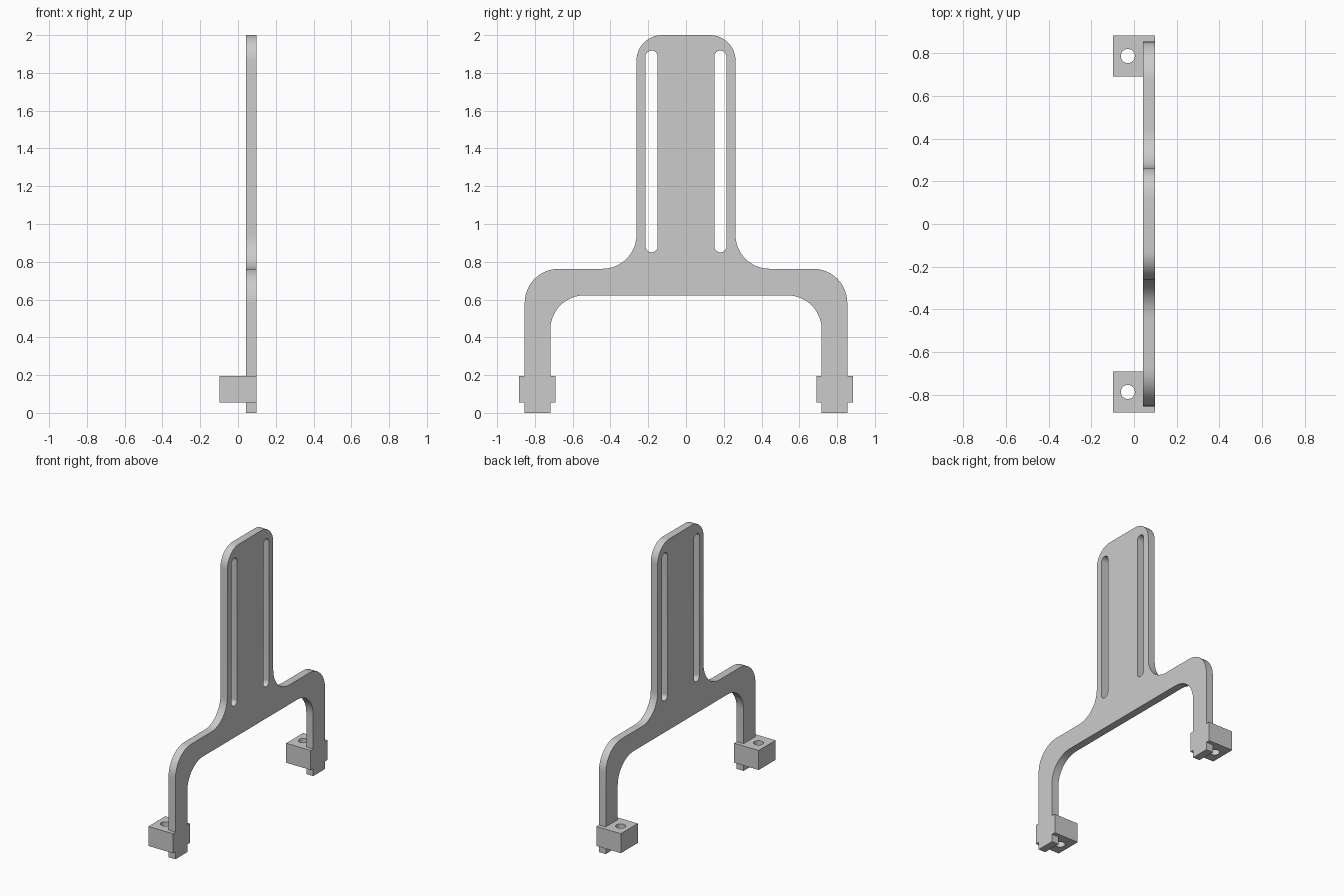
import bpy
import math
from mathutils import Matrix, Vector

cube = bpy.data.objects.get("Cube")
if cube:
    bpy.data.objects.remove(cube, do_unlink=True)

# Single grey finish
grey = bpy.data.materials.new("light_grey")
grey.use_nodes = True
colour = (0.6, 0.6, 0.6, 1)
grey.diffuse_color = colour
grey.node_tree.nodes["Principled BSDF"].inputs["Base Color"].default_value = colour

BACK, FRONT = 0.043, 0.098       # plate faces along x
BLOCK_BOTTOM, BLOCK_TOP = 0.055, 0.196
LEG_IN, LEG_OUT = 0.718, 0.854


def rounded(corners, steps=12):
    """Outline from (u, v, radius) corners, each right angle filleted."""
    out = []
    for i, (u, v, r) in enumerate(corners):
        p = Vector((u, v))
        if not r:
            out.append(p)
            continue
        a = (Vector(corners[i - 1][:2]) - p).normalized()
        b = (Vector(corners[(i + 1) % len(corners)][:2]) - p).normalized()
        centre = p + (a + b) * r
        for k in range(steps + 1):
            t = math.pi / 2 * k / steps
            out.append(centre - b * r * math.cos(t) - a * r * math.sin(t))
    return out


def rectangle(u0, u1, v0, v1, r=0):
    return rounded([(u0, v0, r), (u1, v0, r), (u1, v1, r), (u0, v1, r)])


def extrude(name, outlines, low, high, matrix=Matrix()):
    """Solid from a filled outline with holes, between two depths."""
    curve = bpy.data.curves.new(name + "_outline", "CURVE")
    curve.dimensions = "2D"
    curve.fill_mode = "BOTH"
    curve.extrude = (high - low) / 2
    for points in outlines:
        spline = curve.splines.new("POLY")
        spline.points.add(len(points) - 1)
        for sp, p in zip(spline.points, points):
            sp.co = (p.x, p.y, 0, 1)
        spline.use_cyclic_u = True
    temp = bpy.data.objects.new(name + "_outline", curve)
    bpy.context.collection.objects.link(temp)
    graph = bpy.context.evaluated_depsgraph_get()
    mesh = bpy.data.meshes.new_from_object(temp.evaluated_get(graph))
    bpy.data.objects.remove(temp, do_unlink=True)
    bpy.data.curves.remove(curve)
    mesh.transform(matrix @ Matrix.Translation((0, 0, (low + high) / 2)))
    mesh.materials.clear()
    mesh.materials.append(grey)
    obj = bpy.data.objects.new(name, mesh)
    bpy.context.collection.objects.link(obj)
    # Weld caps to walls, then smooth only the curved walls
    bpy.ops.object.select_all(action="DESELECT")
    obj.select_set(True)
    bpy.context.view_layer.objects.active = obj
    bpy.ops.object.mode_set(mode="EDIT")
    bpy.ops.mesh.select_all(action="SELECT")
    bpy.ops.mesh.remove_doubles(threshold=0.0001)
    bpy.ops.mesh.normals_make_consistent(inside=False)
    bpy.ops.object.mode_set(mode="OBJECT")
    bpy.ops.object.shade_smooth_by_angle(angle=math.radians(30))
    return obj


# Upright plate: half outline mirrored, with two long slots
upright = Matrix(((0, 0, 1, 0), (1, 0, 0, 0), (0, 1, 0, 0), (0, 0, 0, 1)))
half = [(0.262, 2.0, 0.135), (0.262, 0.763, 0.18), (LEG_OUT, 0.763, 0.18),
        (LEG_OUT, BLOCK_TOP, 0), (LEG_IN, BLOCK_TOP, 0), (LEG_IN, 0.622, 0.18)]
outline = half + [(-u, v, r) for u, v, r in reversed(half)]
slots = [rectangle(min(s * 0.15, s * 0.214), max(s * 0.15, s * 0.214),
                   0.85, 1.918, 0.0318) for s in (-1, 1)]
extrude("slotted_plate", [rounded(outline)] + slots, BACK, FRONT, upright)

# Mounting blocks with a vertical screw hole, and tabs below them
for side, s in (("front", -1), ("back", 1)):
    y0, y1 = sorted((s * 0.69, s * 0.883))
    hole = rectangle(-0.062, 0.004, s * 0.787 - 0.033, s * 0.787 + 0.033, 0.033)
    extrude(side + "_mounting_block", [rectangle(-0.098, FRONT, y0, y1), hole],
            BLOCK_BOTTOM, BLOCK_TOP)
    y0, y1 = sorted((s * LEG_IN, s * LEG_OUT))
    extrude(side + "_foot_tab", [rectangle(BACK, FRONT, y0, y1)], 0, BLOCK_BOTTOM)
